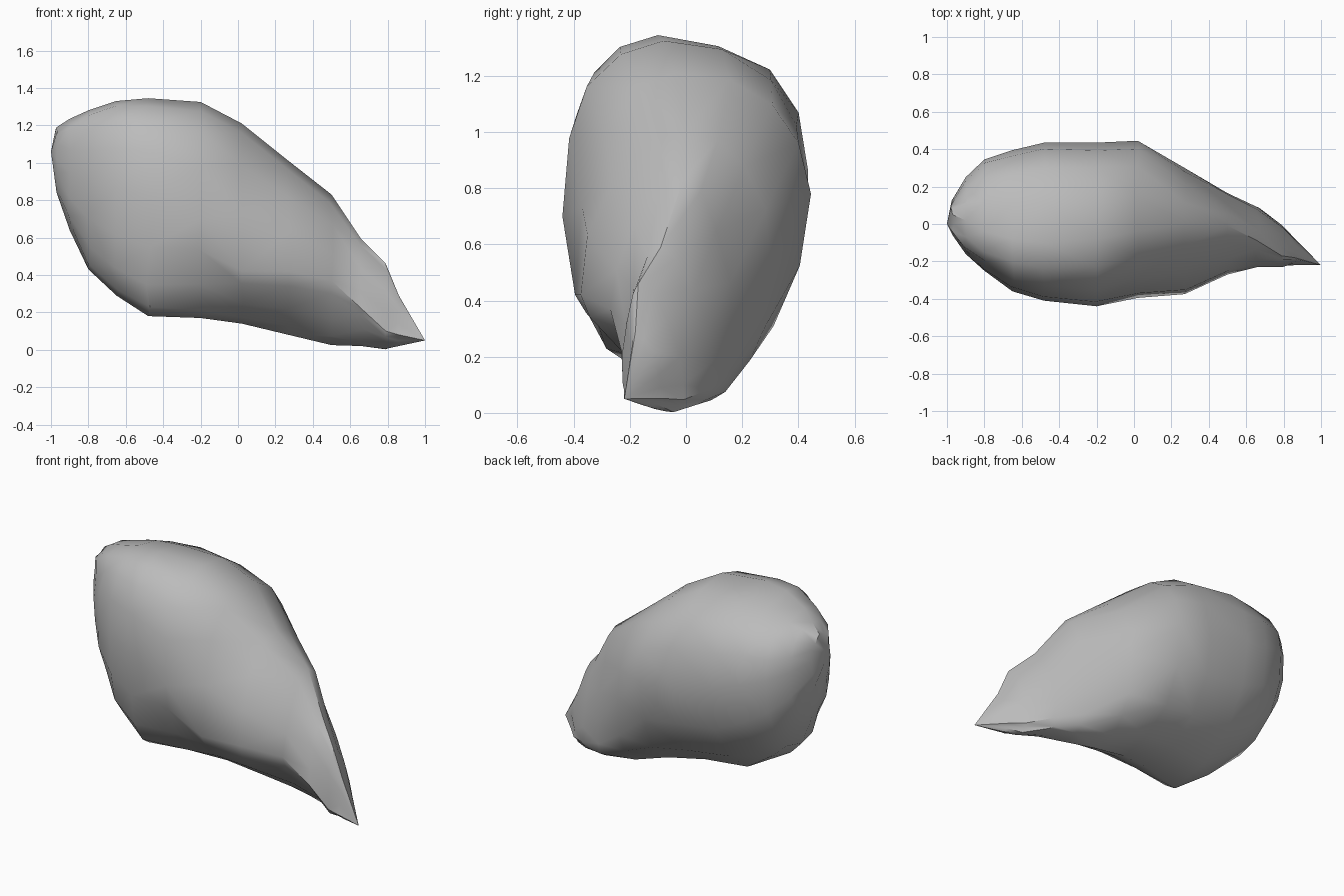
import bpy
import bmesh
import math
import random
from mathutils import Vector

random.seed(4)
default_cube = bpy.data.objects.get("Cube")
if default_cube:
    bpy.data.objects.remove(default_cube, do_unlink=True)

STEPS_PER_QUADRANT = 4
ROUGHNESS = 0.01

# Cross-sections along the boulder:
# x, top z, bottom z, front y, front z, back y, back z, top y, bottom y
SECTIONS = [
    (-.97, 1.19, .84, -.06, 1.02, .13, 1.05, .05, .03),
    (-.9, 1.235, .64, -.16, .95, .25, 1, .02, .02),
    (-.8, 1.28, .43, -.25, .9, .345, .96, -.04, -.02),
    (-.65, 1.33, .29, -.36, .86, .395, .91, -.08, -.12),
    (-.48, 1.345, .18, -.41, .82, .435, .86, -.1, -.21),
    (-.2, 1.325, .17, -.44, .7, .435, .8, -.08, -.12),
    (.02, 1.21, .14, -.395, .42, .445, .78, -.04, -.06),
    (.27, 1.01, .08, -.375, .42, .3, .55, 0, -.02),
    (.5, .83, .025, -.27, .37, .165, .28, -.01, 0),
    (.66, .59, .02, -.23, .22, .09, .18, -.09, -.02),
    (.79, .46, .005, -.225, .1, -.01, .1, -.17, -.07),
    (.86, .29, .02, -.22, .08, -.09, .09, -.18, -.13),
]


def make_material(name, colour):
    material = bpy.data.materials.new(name)
    material.use_nodes = True
    material.diffuse_color = colour
    shader = next(n for n in material.node_tree.nodes if n.type == "BSDF_PRINCIPLED")
    shader.inputs["Base Color"].default_value = colour
    shader.inputs["Roughness"].default_value = 0.9
    return material


def blend(start, end, amount):
    return start + (end - start) * max(0, min(1, amount))


def quadrant(start, end, corner, power):
    """Points of a rounded corner leading from start up to, not including, end."""
    centre = start + end - corner
    points = []
    for step in range(STEPS_PER_QUADRANT):
        angle = step / STEPS_PER_QUADRANT * math.pi / 2
        along_start = math.cos(angle) ** (2 / power)
        along_end = math.sin(angle) ** (2 / power)
        points.append(centre + (start - centre) * along_start + (end - centre) * along_end)
    return points


def section_ring(section):
    """A closed outline through the top, back, bottom and front extremes."""
    x, top_z, bottom_z, front_y, front_z, back_y, back_z, top_y, bottom_y = section
    top = Vector((x, top_y, top_z))
    back = Vector((x, back_y, back_z))
    bottom = Vector((x, bottom_y, bottom_z))
    front = Vector((x, front_y, front_z))
    # The round crown narrows to a ridge, the back foot squares off
    # and the front foot flattens to a chamfer towards the tip
    extremes = [
        (top, back, blend(2.2, 1.4, x + 0.1)),
        (back, bottom, blend(2.1, 3.4, 2 * x)),
        (bottom, front, blend(2.2, 1.3, 2 * x + 1)),
        (front, top, blend(2.5, 1.4, x + 0.3)),
    ]
    ring = []
    for index, (start, end, power) in enumerate(extremes):
        if index % 2 == 0:
            corner = Vector((x, end.y, start.z))
        else:
            corner = Vector((x, start.y, end.z))
        ring += quadrant(start, end, corner, power)
    return ring


def roughen(point, index):
    """Chip the surface a little, leaving the four extremes in place."""
    if index % STEPS_PER_QUADRANT == 0:
        return point
    return point + Vector([random.uniform(-ROUGHNESS, ROUGHNESS) for axis in range(3)])


# Boulder body: skin between neighbouring outlines, closed to a point at each end
mesh_builder = bmesh.new()
rings = []
for section in SECTIONS:
    points = section_ring(section)
    rings.append([mesh_builder.verts.new(roughen(p, i)) for i, p in enumerate(points)])

count = len(rings[0])
for ring, following in zip(rings, rings[1:]):
    for i in range(count):
        j = (i + 1) % count
        mesh_builder.faces.new((ring[i], ring[j], following[j], following[i]))

blunt_end = mesh_builder.verts.new((-1, 0, 1.06))
pointed_tip = mesh_builder.verts.new((1, -.22, .05))
for apex, ring in ((blunt_end, rings[0]), (pointed_tip, rings[-1])):
    for i in range(count):
        mesh_builder.faces.new((apex, ring[i], ring[(i + 1) % count]))

bmesh.ops.triangulate(mesh_builder, faces=mesh_builder.faces[:], quad_method="SHORT_EDGE")
bmesh.ops.recalc_face_normals(mesh_builder, faces=mesh_builder.faces[:])

mesh = bpy.data.meshes.new("boulder")
mesh_builder.to_mesh(mesh)
mesh_builder.free()
mesh.materials.append(make_material("stone grey", (0.5, 0.5, 0.5, 1)))

boulder = bpy.data.objects.new("boulder", mesh)
bpy.context.collection.objects.link(boulder)

# Soft shading with crisp chipped edges
bpy.ops.object.select_all(action="DESELECT")
boulder.select_set(True)
bpy.context.view_layer.objects.active = boulder
bpy.ops.object.shade_smooth_by_angle(angle=math.radians(35))
